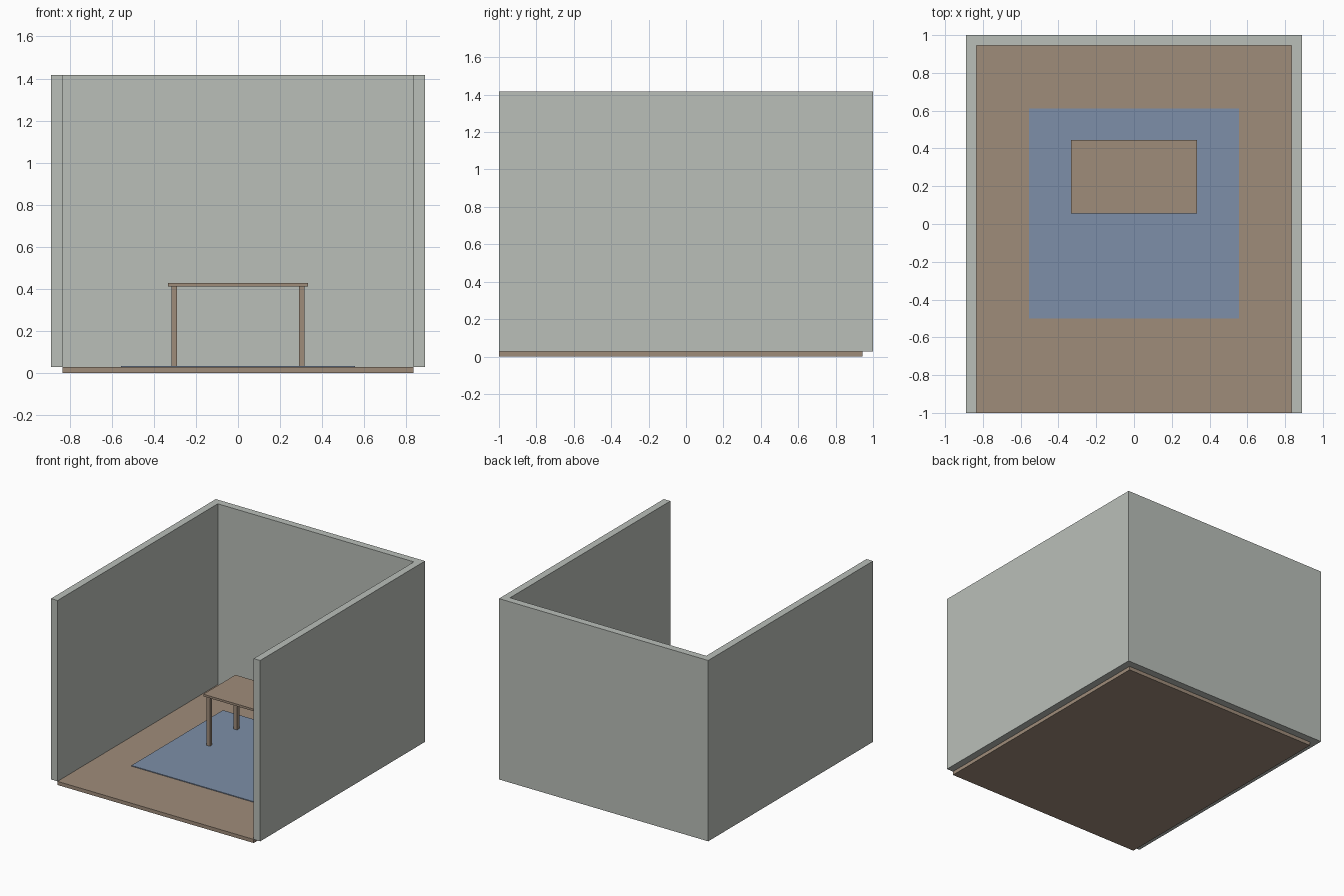
import bpy
import bmesh

if "Cube" in bpy.data.objects:
    bpy.data.objects.remove(bpy.data.objects["Cube"], do_unlink=True)

U = 1 / 18  # layout module: one wall thickness


def material(name, rgb):
    mat = bpy.data.materials.new(name)
    mat.use_nodes = True
    colour = (*rgb, 1)
    mat.diffuse_color = colour
    mat.node_tree.nodes["Principled BSDF"].inputs["Base Color"].default_value = colour
    return mat


def prism(name, outline, z0, z1, mat):
    """Extrude a counter-clockwise plan outline from z0 to z1."""
    bm = bmesh.new()
    base = bm.faces.new([bm.verts.new((x * U, y * U, z0 * U)) for x, y in outline])
    top = bmesh.ops.extrude_face_region(bm, geom=[base])["geom"]
    bmesh.ops.translate(bm, vec=(0, 0, (z1 - z0) * U),
                        verts=[v for v in top if isinstance(v, bmesh.types.BMVert)])
    bmesh.ops.recalc_face_normals(bm, faces=bm.faces)
    mesh = bpy.data.meshes.new(name)
    bm.to_mesh(mesh)
    bm.free()
    mesh.materials.append(mat)
    obj = bpy.data.objects.new(name, mesh)
    bpy.context.collection.objects.link(obj)
    return obj


def box(name, x0, x1, y0, y1, z0, z1, mat):
    return prism(name, [(x0, y0), (x1, y0), (x1, y1), (x0, y1)], z0, z1, mat)


wall_grey = material("pale grey green", (0.49, 0.52, 0.485))
wood = material("warm brown wood", (0.347, 0.262, 0.195))
rug_blue = material("dusty blue", (0.205, 0.275, 0.392))

# Room shell: floor slab and U-shaped walls, open at the front
FLOOR = 0.5
box("floor", -15, 15, -18, 17, 0, FLOOR, wood)
inner, outer = 15, 16
prism("walls", [(-outer, -18), (-inner, -18), (-inner, 17), (inner, 17),
                (inner, -18), (outer, -18), (outer, 18), (-outer, 18)],
      FLOOR, 25.5, wall_grey)

# Rug
box("rug", -10, 10, -9, 11, FLOOR, FLOOR + 0.1, rug_blue)

# Table
CY, HALF_X, HALF_Y, INSET, LEG = 4.5, 6, 3.5, 0.3, 0.5
TOP_Z = 7.4
box("table_top", -HALF_X, HALF_X, CY - HALF_Y, CY + HALF_Y, TOP_Z, TOP_Z + 0.3, wood)
for sx, side in ((-1, "right"), (1, "left")):
    for sy, end in ((-1, "front"), (1, "back")):
        cx = sx * (HALF_X - INSET - LEG / 2)
        cy = CY + sy * (HALF_Y - INSET - LEG / 2)
        box(f"table_leg_{end}_{side}", cx - LEG / 2, cx + LEG / 2,
            cy - LEG / 2, cy + LEG / 2, FLOOR, TOP_Z, wood)
